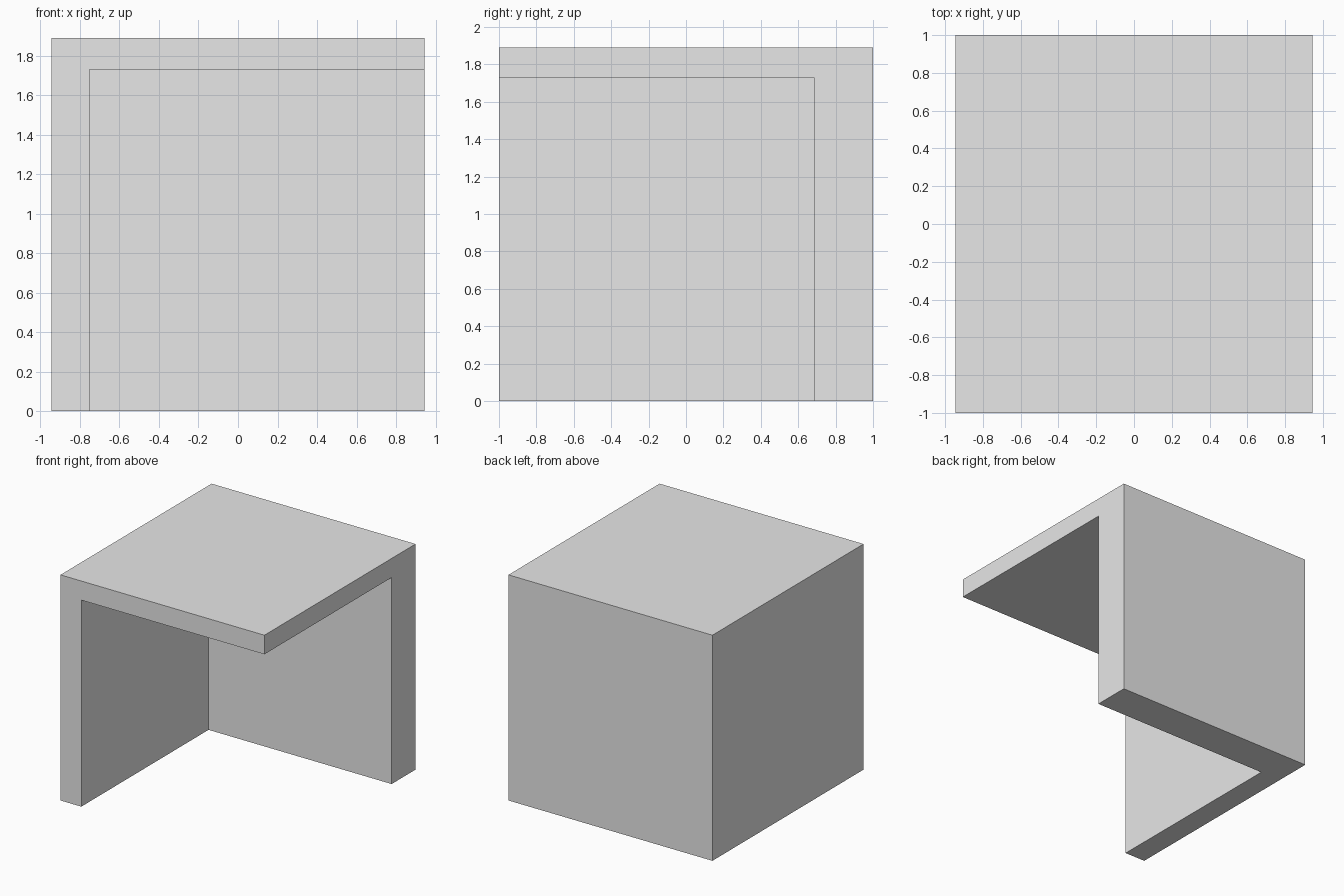
import bpy
import bmesh

cube = bpy.data.objects.get("Cube")
if cube:
    bpy.data.objects.remove(cube, do_unlink=True)

# Overall size, and the inner faces of the two walls and the roof
X, Y, H = 0.945, 1.0, 1.89
SIDE_IN, BACK_IN, ROOF_IN = -0.752, 0.684, 1.73

grey = bpy.data.materials.new("plain_grey")
grey.use_nodes = True
grey.diffuse_color = (0.8, 0.8, 0.8, 1)
grey.node_tree.nodes["Principled BSDF"].inputs["Base Color"].default_value = (0.8, 0.8, 0.8, 1)


def prism(bm, outline, bottom, top):
    """Extrude a flat outline between two heights."""
    face = bm.faces.new([bm.verts.new((x, y, bottom)) for x, y in outline])
    lift = bmesh.ops.extrude_face_region(bm, geom=[face])["geom"]
    verts = [v for v in lift if isinstance(v, bmesh.types.BMVert)]
    bmesh.ops.translate(bm, verts=verts, vec=(0, 0, top - bottom))
    return verts


# Side wall, back wall and roof as one solid shell: a full block with
# the open corner cut away
def block(name, low, high):
    bm = bmesh.new()
    outline = [(low[0], low[1]), (high[0], low[1]), (high[0], high[1]), (low[0], high[1])]
    prism(bm, outline, low[2], high[2])
    bmesh.ops.recalc_face_normals(bm, faces=bm.faces)
    mesh = bpy.data.meshes.new(name)
    bm.to_mesh(mesh)
    bm.free()
    obj = bpy.data.objects.new(name, mesh)
    bpy.context.scene.collection.objects.link(obj)
    mesh.materials.append(grey)
    return obj


shell = block("corner_shelter", (-X, -Y, 0), (X, Y, H))
cutter = block("corner_cutter", (SIDE_IN, -Y - 0.5, -0.5), (X + 0.5, BACK_IN, ROOF_IN))
cutter.hide_render = True

cut = shell.modifiers.new("open_corner", "BOOLEAN")
cut.operation = "DIFFERENCE"
cut.solver = "EXACT"
cut.object = cutter

# Apply the cut and drop the cutter
bpy.context.view_layer.objects.active = shell
shell.select_set(True)
bpy.ops.object.modifier_apply(modifier=cut.name)
bpy.data.objects.remove(cutter, do_unlink=True)
